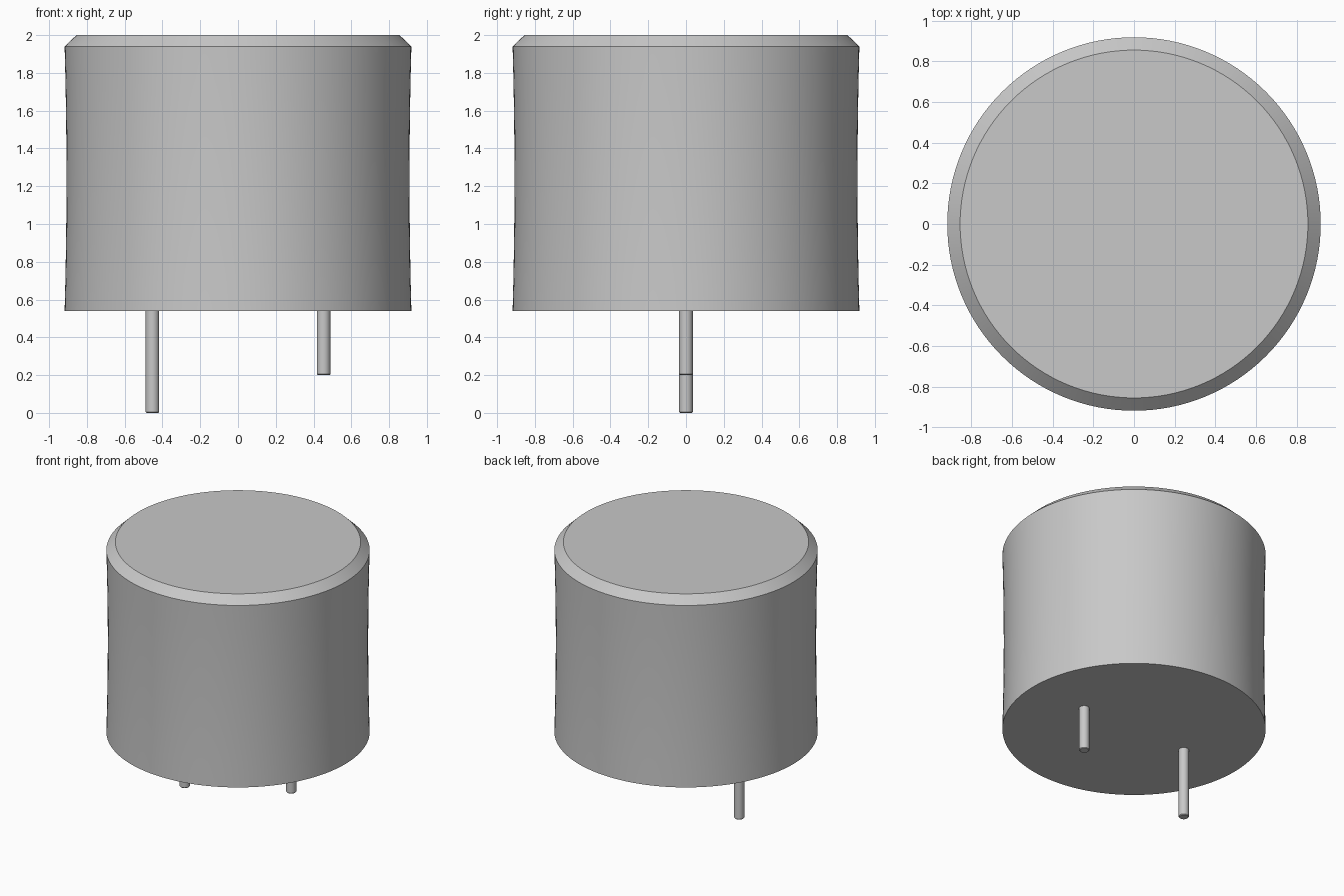
import bpy
import bmesh
from math import cos, sin, tau, radians

# Remove the default cube
cube = bpy.data.objects.get("Cube")
if cube:
    bpy.data.objects.remove(cube)

# Single grey material
grey = bpy.data.materials.new("light_grey")
grey.use_nodes = True
colour = (0.58, 0.58, 0.58, 1)
grey.diffuse_color = colour
grey.node_tree.nodes["Principled BSDF"].inputs["Base Color"].default_value = colour


def lathe(name, profile, segments, location=(0, 0, 0)):
    """Revolve a bottom-to-top (radius, z) profile around z and cap both ends."""
    bm = bmesh.new()
    rings = []
    for r, z in profile:
        angles = [tau * i / segments for i in range(segments)]
        rings.append([bm.verts.new((r * cos(a), r * sin(a), z)) for a in angles])
    for low, high in zip(rings, rings[1:]):
        for i in range(segments):
            j = (i + 1) % segments
            bm.faces.new((low[i], low[j], high[j], high[i]))
    bm.faces.new(rings[0][::-1])
    bm.faces.new(rings[-1])
    mesh = bpy.data.meshes.new(name)
    bm.to_mesh(mesh)
    bm.free()
    mesh.materials.append(grey)
    obj = bpy.data.objects.new(name, mesh)
    obj.location = location
    bpy.context.collection.objects.link(obj)
    bpy.ops.object.select_all(action='DESELECT')
    obj.select_set(True)
    bpy.context.view_layer.objects.active = obj
    bpy.ops.object.shade_smooth_by_angle(angle=radians(30))
    return obj


# Round housing: slightly waisted wall with a chamfered top rim
bottom, rim, top = 0.54, 1.94, 2.0
wall = []
for k in range(9):
    t = k / 8
    wall.append((0.918 - 0.01 * 4 * t * (1 - t), bottom + (rim - bottom) * t))
lathe("housing", wall + [(0.855, top)], 128)

# Contact pins, the left one shorter
for name, x, foot in (("right_pin", -0.453, 0.0), ("left_pin", 0.453, 0.2)):
    lathe(name, [(0.031, foot), (0.036, foot + 0.005), (0.036, bottom + 0.02)], 24, (x, 0, 0))
